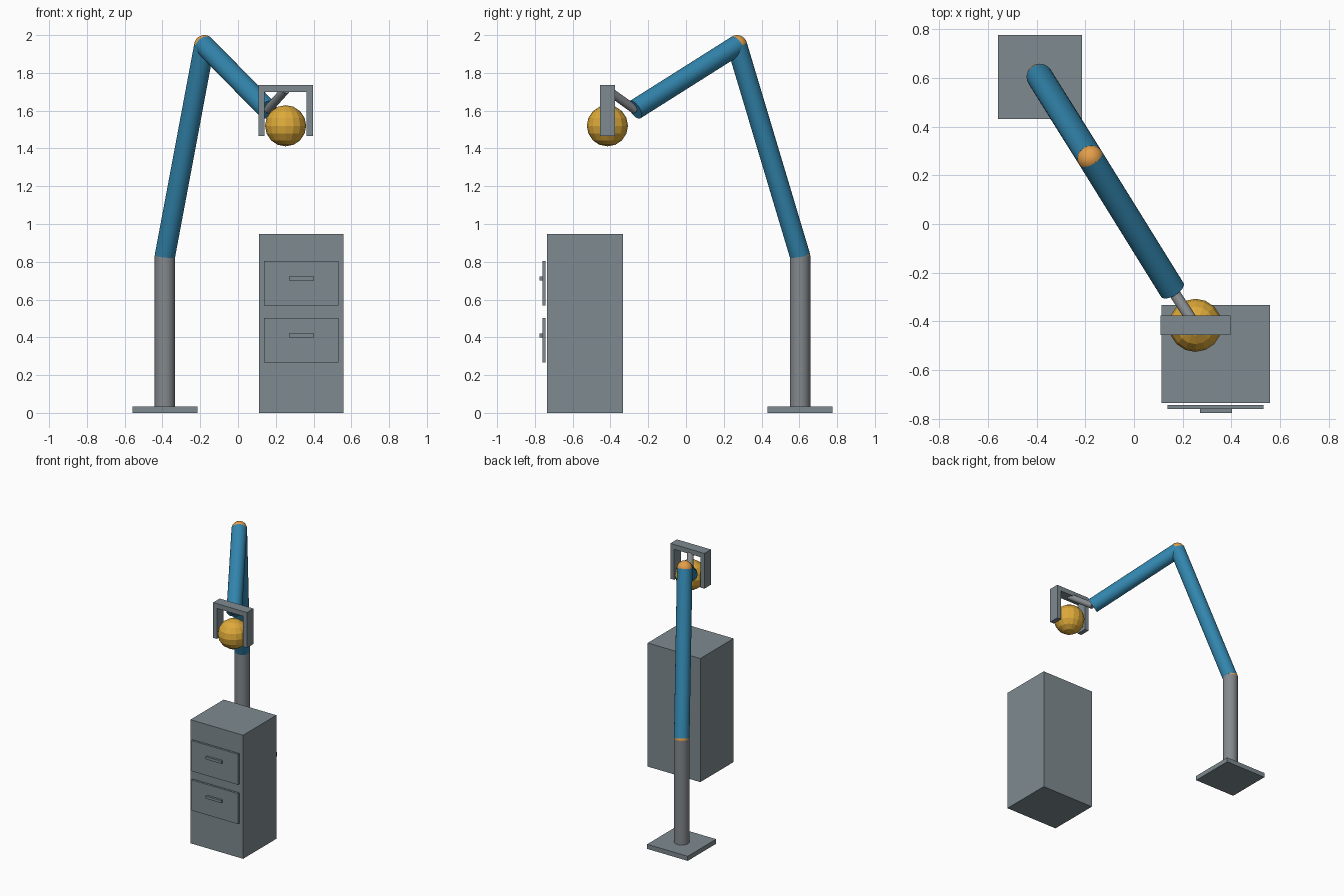
import bpy, math
from mathutils import Vector

if "Cube" in bpy.data.objects:
    bpy.data.objects.remove(bpy.data.objects["Cube"])


def material(name, r, g, b):
    lin = [((c / 255 + 0.055) / 1.055) ** 2.4 for c in (r, g, b)]
    m = bpy.data.materials.new(name)
    m.diffuse_color = (*lin, 1)
    m.use_nodes = True
    m.node_tree.nodes["Principled BSDF"].inputs["Base Color"].default_value = m.diffuse_color
    return m


SLATE = material("slate_grey", 126, 138, 144)
STEEL = material("steel_grey", 132, 137, 141)
BLUE = material("arm_blue", 50, 133, 173)
ORANGE = material("joint_orange", 228, 158, 74)
GOLD = material("ball_gold", 222, 170, 58)


def finish(name, mat, smooth=False):
    o = bpy.context.object
    o.name = name
    o.data.materials.append(mat)
    if smooth:
        bpy.ops.object.shade_smooth_by_angle(angle=math.radians(30))
    return o


def box(name, lo, hi, mat):
    lo, hi = Vector(lo), Vector(hi)
    bpy.ops.mesh.primitive_cube_add(size=1, location=(lo + hi) / 2)
    o = bpy.context.object
    o.scale = hi - lo
    bpy.ops.object.transform_apply(location=False, rotation=False, scale=True)
    return finish(name, mat)


def rod(name, a, b, radius, mat):
    a, b = Vector(a), Vector(b)
    d = b - a
    bpy.ops.mesh.primitive_cylinder_add(
        vertices=32, radius=radius, depth=d.length, location=(a + b) / 2,
        rotation=d.to_track_quat('Z', 'Y').to_euler())
    return finish(name, mat, True)


def ball(name, centre, radius, mat, seg, rings, smooth):
    bpy.ops.mesh.primitive_uv_sphere_add(
        segments=seg, ring_count=rings, radius=radius, location=centre)
    return finish(name, mat, smooth)


# Key points along the arm
shoulder = (-0.387, 0.604, 0.83)
elbow = (-0.178, 0.27, 1.946)
wrist = (0.157, -0.27, 1.605)
gx, gy = 0.252, -0.416
R = 0.054

# Base plate and post
box("base_plate", (-0.558, 0.432, 0), (-0.214, 0.776, 0.035), SLATE)
rod("post", (shoulder[0], shoulder[1], 0.035), shoulder, R, STEEL)

# Arm links and ball joints
rod("lower_arm", shoulder, elbow, R, BLUE)
rod("forearm", elbow, wrist, R, BLUE)
ball("shoulder_joint", shoulder, R, ORANGE, 24, 16, True)
ball("elbow_joint", elbow, R, ORANGE, 24, 16, True)
rod("wrist_rod", wrist, (gx, gy, 1.71), 0.023, STEEL)

# Gripper: crossbar with two fingers
box("gripper_bar", (gx - 0.144, gy - 0.04, 1.698), (gx + 0.144, gy + 0.04, 1.735), SLATE)
for side, s in (("left", -1), ("right", 1)):
    xs = sorted((gx + s * 0.111, gx + s * 0.144))
    box(f"gripper_finger_{side}", (xs[0], gy - 0.04, 1.465),
        (xs[1], gy + 0.04, 1.698), SLATE)

# Held ball
ball("held_ball", (gx, gy, 1.52), 0.109, GOLD, 16, 8, False)

# Cabinet with two drawers standing just off its front
box("cabinet", (0.112, -0.735, 0), (0.558, -0.333, 0.946), SLATE)
for name, z in (("lower", 0.385), ("upper", 0.686)):
    box(f"{name}_drawer_front", (0.138, -0.76, z - 0.117), (0.532, -0.744, z + 0.117), SLATE)
    box(f"{name}_drawer_handle", (0.27, -0.776, z + 0.015), (0.402, -0.759, z + 0.035), SLATE)
